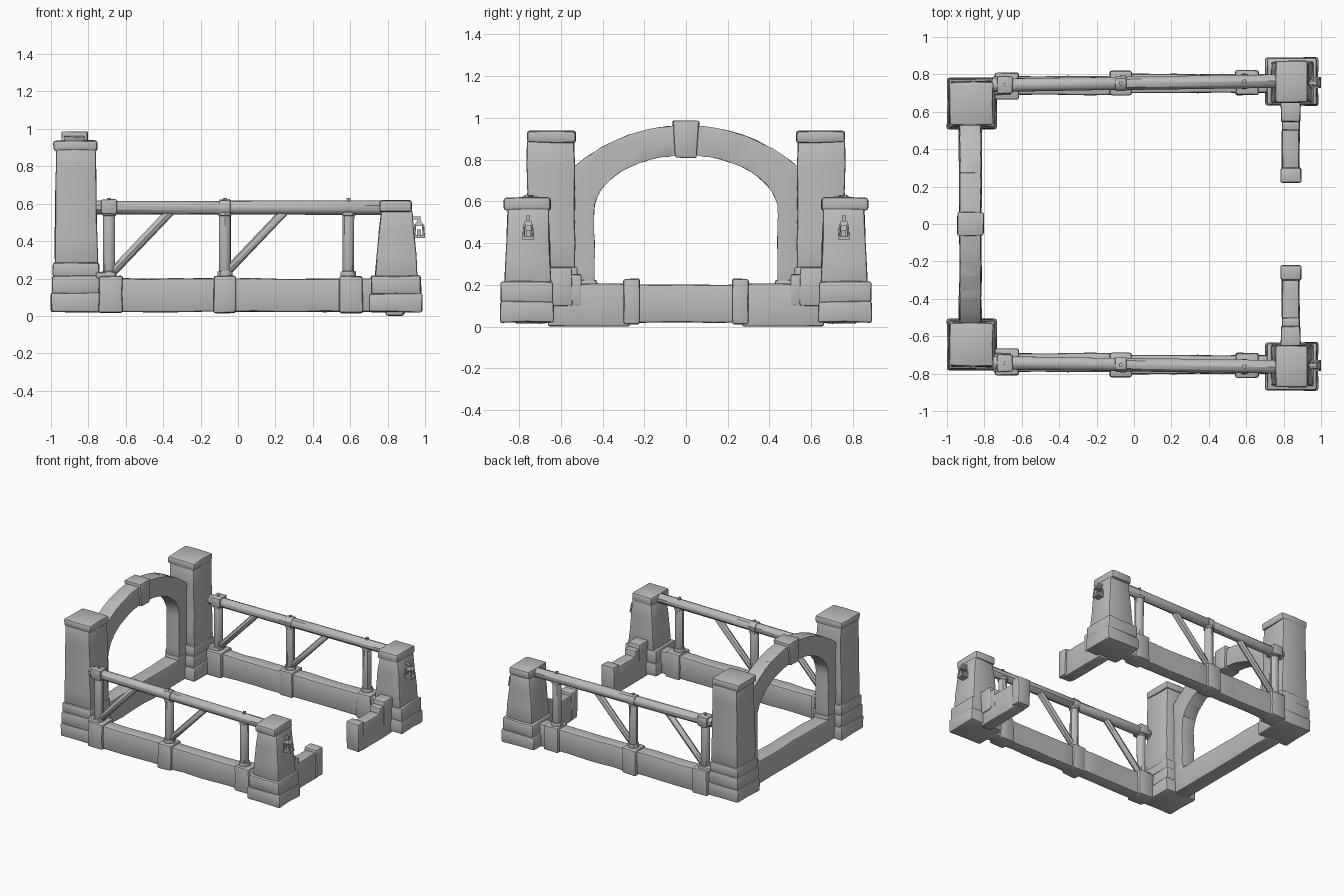
import bpy, bmesh, math, random
from mathutils import Vector, Matrix

if "Cube" in bpy.data.objects:
    bpy.data.objects.remove(bpy.data.objects["Cube"])

random.seed(4)
stone = bpy.data.materials.new("grey stone")
stone.diffuse_color = (0.5, 0.5, 0.5, 1)
stone.use_nodes = True
stone.node_tree.nodes["Principled BSDF"].inputs["Base Color"].default_value = stone.diffuse_color


def finish(name, bm, mirror=True, bevel=0.01, jitter=0.003, step=0.13):
    """Slice, roughen and bevel a solid, then mirror it across y."""
    for axis in range(3):
        vals = [v.co[axis] for v in bm.verts]
        lo, hi = min(vals), max(vals)
        n = max(1, round((hi - lo) / step)) if step else 1
        for i in range(1, n):
            no = Vector((0, 0, 0))
            no[axis] = 1
            bmesh.ops.bisect_plane(bm, geom=bm.verts[:] + bm.edges[:] + bm.faces[:],
                                   plane_co=no * (lo + (hi - lo) * i / n), plane_no=no)
    bmesh.ops.recalc_face_normals(bm, faces=bm.faces[:])
    for v in bm.verts:
        for k in range(3):
            v.co[k] += random.uniform(-jitter, jitter)
        v.co.z = max(v.co.z, 0)
    if bevel:
        sharp = [e for e in bm.edges if len(e.link_faces) == 2 and e.calc_face_angle() > 0.85]
        bmesh.ops.bevel(bm, geom=sharp, offset=bevel, segments=2, profile=0.5,
                        affect='EDGES', clamp_overlap=True)
    me = bpy.data.meshes.new(name)
    bm.to_mesh(me)
    bm.free()
    ob = bpy.data.objects.new(name, me)
    bpy.context.collection.objects.link(ob)
    me.materials.append(stone)
    bpy.ops.object.select_all(action='DESELECT')
    ob.select_set(True)
    bpy.context.view_layer.objects.active = ob
    bpy.ops.object.shade_smooth_by_angle(angle=math.radians(35))
    if mirror:
        m = ob.modifiers.new("mirror", 'MIRROR')
        m.use_axis = (False, True, False)
        m.use_mirror_merge = False
    return ob


def block(name, x, y, z, taper=0.0, **kw):
    """Box from ranges; taper draws the top in on every side."""
    bm = bmesh.new()
    bmesh.ops.create_cube(bm, size=1)
    for v in bm.verts:
        sx, sy, top = v.co.x * 2, v.co.y * 2, v.co.z > 0
        v.co = ((x[0] + x[1]) / 2 + sx * ((x[1] - x[0]) / 2 - taper * top),
                (y[0] + y[1]) / 2 + sy * ((y[1] - y[0]) / 2 - taper * top * 0.4),
                z[1] if top else z[0])
    return finish(name, bm, **kw)


def rod(name, a, b, r, sides=10, **kw):
    """Round bar between two points."""
    a, b = Vector(a), Vector(b)
    bm = bmesh.new()
    bmesh.ops.create_cone(bm, cap_ends=True, segments=sides, radius1=r, radius2=r, depth=(b - a).length)
    rot = (b - a).to_track_quat('Z', 'Y').to_matrix().to_4x4()
    bmesh.ops.transform(bm, matrix=Matrix.Translation((a + b) / 2) @ rot, verts=bm.verts[:])
    kw = {"bevel": 0.006, "jitter": 0.0015, "step": 0, **kw}
    return finish(name, bm, **kw)


# Tall rear towers
block("tower_base_lower", (-1.0, -0.733), (0.508, 0.782), (0.02, 0.125), bevel=0.012)
block("tower_base_upper", (-0.995, -0.74), (0.513, 0.778), (0.12, 0.215), bevel=0.012)
block("tower_plinth", (-0.99, -0.742), (0.52, 0.772), (0.21, 0.285), bevel=0.012)
block("tower_shaft", (-0.982, -0.75), (0.53, 0.765), (0.28, 0.89), taper=0.012)
block("tower_cap", (-0.987, -0.752), (0.528, 0.76), (0.88, 0.937), bevel=0.014)

# Short front towers
block("post_base_lower", (0.70, 0.985), (0.632, 0.893), (0.02, 0.12), bevel=0.012)
block("post_base_upper", (0.71, 0.978), (0.637, 0.888), (0.115, 0.215), bevel=0.012)
block("post_shaft", (0.733, 0.962), (0.645, 0.868), (0.21, 0.565), taper=0.032)
block("post_cap", (0.757, 0.93), (0.648, 0.873), (0.555, 0.62), bevel=0.014)

# Low side walls with stone piers
for x, y, top in (((-0.74, -0.1), (0.69, 0.79), 0.2), ((-0.05, 0.73), (0.702, 0.802), 0.2)):
    block("side_wall", x, y, (0.022, top), bevel=0.012)
for x, y in (((-0.745, -0.617), (0.667, 0.808)), ((-0.13, -0.012), (0.688, 0.818)),
             ((0.543, 0.668), (0.69, 0.822))):
    block("wall_pier", x, y, (0.016, 0.213), bevel=0.012)


# Railing: pillars, collars, top rail and diagonal braces
def rail_y(x):
    return 0.742 + 0.015 * (x + 0.73)


for x in (-0.69, -0.07, 0.59):
    y = rail_y(x)
    rod("rail_pillar", (x, y, 0.2), (x, y, 0.58), 0.033)
    rod("pillar_foot", (x, y, 0.205), (x, y, 0.24), 0.042)
    rod("pillar_head", (x, y, 0.535), (x, y, 0.555), 0.039)
    rod("pillar_finial", (x, y, 0.6), (x, y, 0.63), 0.012, sides=6, bevel=0)
rod("top_rail_rear", (-0.76, rail_y(-0.76), 0.58), (-0.05, rail_y(-0.05), 0.578), 0.037)
rod("top_rail_front", (-0.09, rail_y(-0.09), 0.58), (0.80, rail_y(0.80), 0.578), 0.037)
rod("rail_collar", (-0.1, rail_y(-0.1), 0.58), (-0.04, rail_y(-0.04), 0.58), 0.043)
block("rail_end_block", (-0.732, -0.648), (0.695, 0.79), (0.545, 0.622))
block("rail_foot_block", (-0.76, -0.655), (0.69, 0.79), (0.2, 0.235))
for x0 in (-0.67, -0.06):
    rod("diagonal_brace", (x0, rail_y(x0), 0.235), (x0 + 0.31, rail_y(x0), 0.56), 0.024, sides=8)

# Rear sill between the towers and the front return walls
block("rear_sill", (-0.935, -0.815), (-0.53, 0.53), (0.02, 0.2), mirror=False, bevel=0.012)
block("return_wall", (0.79, 0.885), (0.27, 0.66), (0.0, 0.205), bevel=0.012)
block("return_end", (0.783, 0.895), (0.222, 0.3), (0.01, 0.23), bevel=0.012)
block("return_step_high", (0.785, 0.89), (0.545, 0.66), (0.1, 0.285))
block("return_step_low", (0.79, 0.885), (0.5, 0.56), (0.1, 0.25))

# Rear arch: one half outline, mirrored in y, extruded in x
half = [(0.0, 0.82)]
for i in range(1, 13):
    t = math.pi / 2 * (1 - i / 12)
    half.append((0.44 * math.cos(t), 0.55 + 0.27 * math.sin(t)))
half += [(0.437, 0.4), (0.44, 0.19), (0.55, 0.19), (0.55, 0.4), (0.55, 0.6)]
for i in range(9):
    y = 0.55 * (1 - i / 8)
    half.append((y, 0.142 + math.sqrt(0.823 ** 2 - y * y)))
outline = half + [(-y, z) for y, z in reversed(half[1:-1])]
bm = bmesh.new()
face = bm.faces.new([bm.verts.new((-0.93, y, z)) for y, z in outline])
ext = bmesh.ops.extrude_face_region(bm, geom=[face])
bmesh.ops.translate(bm, vec=(0.11, 0, 0), verts=[g for g in ext["geom"] if isinstance(g, bmesh.types.BMVert)])
finish("rear_arch", bm, mirror=False, bevel=0.008, step=0.09, jitter=0.002)
block("arch_foot", (-0.938, -0.812), (0.425, 0.53), (0.18, 0.225))

# Keystone, wider at the top
bm = bmesh.new()
bmesh.ops.create_cube(bm, size=1)
for v in bm.verts:
    top = v.co.z > 0
    v.co = (-0.875 + v.co.x * 0.14, v.co.y * (0.128 if top else 0.1), 0.985 if top else 0.808)
finish("keystone", bm, mirror=False, bevel=0.008)

# Lanterns on the front towers
fine = dict(bevel=0, jitter=0, step=0)
lx, ly = 0.968, 0.756
block("lantern_bracket", (0.91, 0.975), (ly - 0.009, ly + 0.009), (0.515, 0.532), **fine)
block("lantern_hook", (lx - 0.007, lx + 0.007), (ly - 0.008, ly + 0.008), (0.5, 0.525), **fine)
block("lantern_roof", (lx - 0.028, lx + 0.028), (ly - 0.022, ly + 0.022), (0.482, 0.507), taper=0.018, **fine)
block("lantern_base", (lx - 0.032, lx + 0.032), (ly - 0.029, ly + 0.029), (0.417, 0.432), **fine)
block("lantern_candle", (lx - 0.01, lx + 0.01), (ly - 0.01, ly + 0.01), (0.43, 0.462), **fine)
for sx in (-1, 1):
    for sy in (-1, 1):
        rod("lantern_bar", (lx + sx * 0.026, ly + sy * 0.023, 0.425),
            (lx + sx * 0.021, ly + sy * 0.017, 0.488), 0.006, sides=6, **fine)
